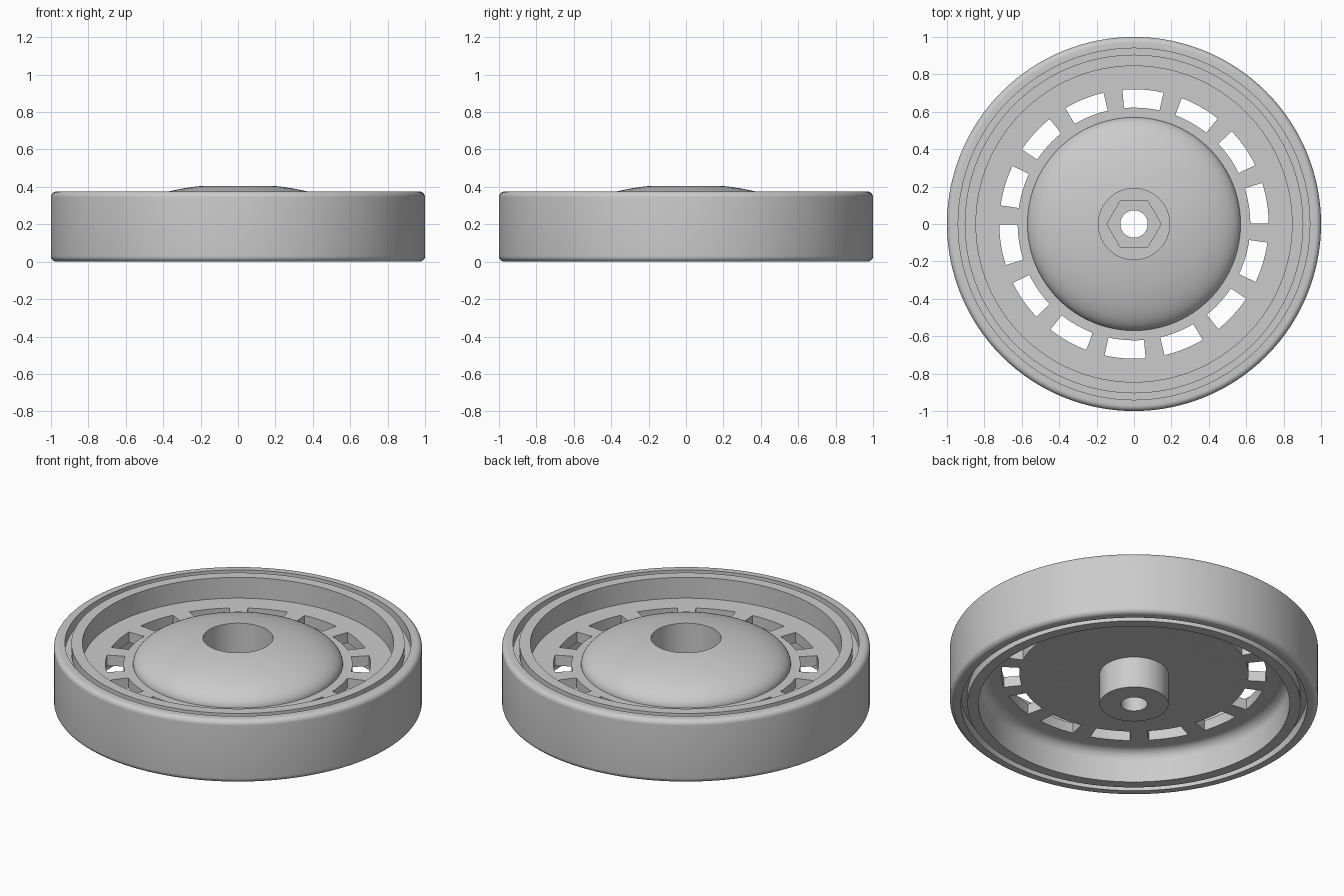
import bpy
import bmesh
from math import sin, cos, pi, radians, acos

cube = bpy.data.objects.get("Cube")
if cube:
    bpy.data.objects.remove(cube, do_unlink=True)

SEGMENTS = 128
HEIGHT = 0.375

grey = bpy.data.materials.new("light grey")
grey.use_nodes = True
grey.diffuse_color = (0.6, 0.6, 0.6, 1)
grey.node_tree.nodes["Principled BSDF"].inputs["Base Color"].default_value = (0.6, 0.6, 0.6, 1)


def arc(cx, cz, rx, rz, start, end, steps):
    """Points along an elliptical arc, angles in radians."""
    angles = [start + (end - start) * i / steps for i in range(steps + 1)]
    return [(cx + rx * cos(a), cz + rz * sin(a)) for a in angles]


def make_object(name, bm):
    bmesh.ops.recalc_face_normals(bm, faces=bm.faces)
    mesh = bpy.data.meshes.new(name)
    bm.to_mesh(mesh)
    bm.free()
    obj = bpy.data.objects.new(name, mesh)
    bpy.context.collection.objects.link(obj)
    mesh.materials.append(grey)
    return obj


def lathe(name, profile):
    """Revolve a closed (radius, height) profile around z."""
    bm = bmesh.new()
    rings = []
    for i in range(SEGMENTS):
        a = 2 * pi * i / SEGMENTS
        rings.append([bm.verts.new((r * cos(a), r * sin(a), z)) for r, z in profile])
    for i, ring in enumerate(rings):
        nxt = rings[(i + 1) % SEGMENTS]
        for j in range(len(profile)):
            k = (j + 1) % len(profile)
            bm.faces.new((ring[j], nxt[j], nxt[k], ring[k]))
    return make_object(name, bm)


def prism(bm, outline, z0, z1):
    """Add an upright prism over a flat outline."""
    low = [bm.verts.new((x, y, z0)) for x, y in outline]
    high = [bm.verts.new((x, y, z1)) for x, y in outline]
    bm.faces.new(low[::-1])
    bm.faces.new(high)
    for i in range(len(outline)):
        j = (i + 1) % len(outline)
        bm.faces.new((low[i], low[j], high[j], high[i]))


def smooth(obj):
    bpy.ops.object.select_all(action="DESELECT")
    obj.select_set(True)
    bpy.context.view_layer.objects.active = obj
    bpy.ops.object.shade_smooth_by_angle(angle=radians(30))


# Tyre: rounded tread, with a bead set back to leave a groove on both faces
ROUND = 0.03
GROOVE = 0.06
RIM = 0.905
tyre = lathe("tyre",
             [(RIM, GROOVE), (0.94, GROOVE), (0.94, 0)]
             + arc(1 - ROUND, ROUND, ROUND, ROUND, -pi / 2, 0, 8)
             + arc(1 - ROUND, HEIGHT - ROUND, ROUND, ROUND, 0, pi / 2, 8)
             + [(0.94, HEIGHT), (0.94, HEIGHT - GROOVE), (RIM, HEIGHT - GROOVE)])
smooth(tyre)

# Wheel: hub boss, web with a filleted underside, rim, dome and bolt pocket
WALL = 0.845
WEB_LOW, WEB_HIGH = 0.1875, 0.25
FILLET = 0.06
BORE, POCKET, POCKET_FLOOR = 0.073, 0.19, 0.2
DOME_R, DOME_H = 0.57, 0.165
wheel = lathe("wheel",
              [(BORE, 0), (0.187, 0), (0.187, WEB_LOW)]
              + arc(WALL - FILLET, WEB_LOW - FILLET, FILLET, FILLET, pi / 2, 0, 8)
              + [(WALL, 0), (RIM, 0), (RIM, HEIGHT), (WALL, HEIGHT), (WALL, WEB_HIGH)]
              + arc(0, WEB_HIGH, DOME_R, DOME_H, 0, acos(POCKET / DOME_R), 20)
              + [(POCKET, POCKET_FLOOR), (BORE, POCKET_FLOOR)])

# Cutter: ring of vent slots and a hexagonal nut recess
SLOTS = 14
bm = bmesh.new()
for i in range(SLOTS):
    start = radians(0.2) + 2 * pi * i / SLOTS
    end = start + radians(17.6)
    prism(bm, arc(0, 0, 0.72, 0.72, start, end, 6) + arc(0, 0, 0.622, 0.622, end, start, 6),
          WEB_LOW - 0.05, WEB_HIGH + 0.05)
prism(bm, arc(0, 0, 0.145, 0.145, 0, 5 * pi / 3, 5), 0.09, POCKET_FLOOR + 0.05)
cutter = make_object("slot_cutter", bm)
cutter.hide_render = True

cut = wheel.modifiers.new("slots", "BOOLEAN")
cut.operation = "DIFFERENCE"
cut.solver = "EXACT"
cut.object = cutter
bpy.context.view_layer.objects.active = wheel
bpy.ops.object.modifier_apply(modifier=cut.name)
bpy.data.objects.remove(cutter, do_unlink=True)
smooth(wheel)
